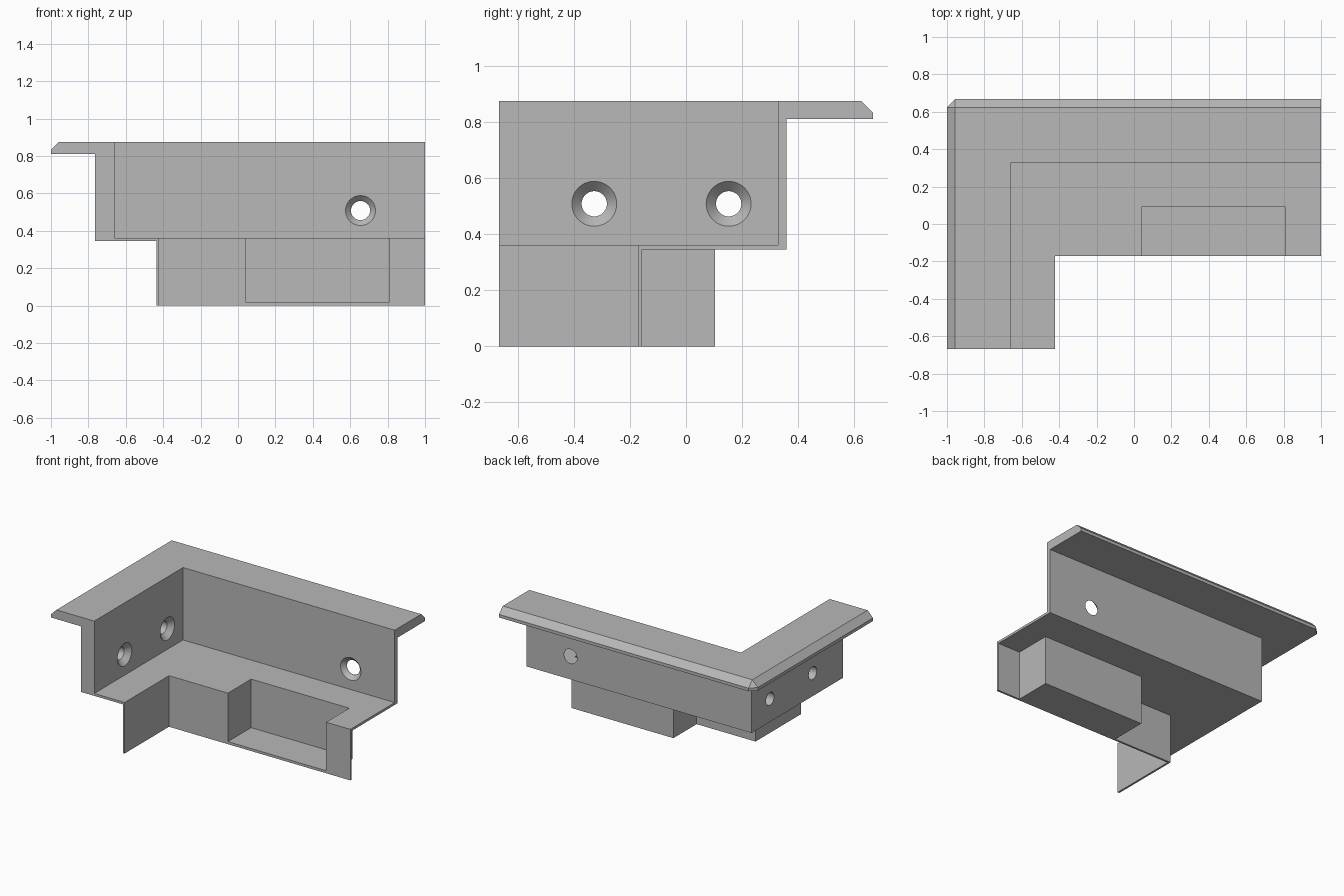
import bpy, bmesh, math
from mathutils import Vector

cube = bpy.data.objects.get("Cube")
if cube:
    bpy.data.objects.remove(cube, do_unlink=True)

GREY = (0.48, 0.48, 0.48, 1.0)
grey = bpy.data.materials.new("plain grey")
grey.use_nodes = True
grey.diffuse_color = GREY
grey.node_tree.nodes["Principled BSDF"].inputs["Base Color"].default_value = GREY

# Shared levels and lines
TOP, RIM, SHELF, UNDER = 0.875, 0.81, 0.362, 0.345
RIGHT, FRONT, BACK = 1.0, -0.667, 0.667
WALL_X, WALL_Y = -0.66, 0.327        # inner wall faces
STEP_X, STEP_Y = -0.422, -0.17       # inner corner of the skirt
POCKET_L, POCKET_R, POCKET_Y = 0.04, 0.81, 0.09
T = 0.014                            # sheet thickness


def finish(name, bm):
    bmesh.ops.recalc_face_normals(bm, faces=bm.faces[:])
    mesh = bpy.data.meshes.new(name)
    bm.to_mesh(mesh)
    bm.free()
    mesh.materials.append(grey)
    obj = bpy.data.objects.new(name, mesh)
    bpy.context.collection.objects.link(obj)
    return obj


def prism(outline, z0, z1):
    bm = bmesh.new()
    base = bm.faces.new([bm.verts.new((x, y, z0)) for x, y in outline])
    top = bmesh.ops.extrude_face_region(bm, geom=[base])["geom"]
    # keep the base so the solid is closed
    if not base.is_valid:
        bm.faces.new([v for v in bm.verts if v not in top])
    bmesh.ops.translate(bm, vec=(0, 0, z1 - z0),
                        verts=[g for g in top if isinstance(g, bmesh.types.BMVert)])
    return bm


def corner_outline(x_out, y_out):
    return [(x_out, FRONT), (WALL_X, FRONT), (WALL_X, WALL_Y),
            (RIGHT, WALL_Y), (RIGHT, y_out), (x_out, y_out)]


def screw_cutter(origin, direction, wide, narrow):
    """Countersunk hole: a 45 degree cone running into a straight shaft."""
    bm = bmesh.new()
    turn = Vector((0, 0, 1)).rotation_difference(Vector(direction))
    sides, rings = 48, []
    for r, d in ((wide + 0.02, -0.02), (narrow, wide - narrow), (narrow, 0.2)):
        ring = []
        for i in range(sides):
            a = math.tau * i / sides
            p = Vector((r * math.cos(a), r * math.sin(a), d))
            ring.append(bm.verts.new(Vector(origin) + turn @ p))
        rings.append(ring)
    for a, b in zip(rings, rings[1:]):
        for i in range(sides):
            j = (i + 1) % sides
            bm.faces.new((a[i], a[j], b[j], b[i]))
    bm.faces.new(rings[0])
    bm.faces.new(rings[-1])
    cutter = finish("screw_cutter", bm)
    cutter.hide_render = True
    return cutter


# Top flange, chamfered along its outer edges and outer corner
bm = prism(corner_outline(-RIGHT, BACK), RIM, TOP)


def on_outside(edge):
    pts = [v.co for v in edge.verts]
    left = all(p.x < -0.99 for p in pts)
    back = all(p.y > BACK - 0.01 for p in pts)
    high = all(p.z > TOP - 0.01 for p in pts)
    return (left and back) or (high and (left or back))


bmesh.ops.bevel(bm, geom=[e for e in bm.edges if on_outside(e)], offset=0.043,
                offset_type='OFFSET', segments=1, profile=0.5, affect='EDGES')
finish("top_flange", bm)

# Upright corner wall with three countersunk screw holes
wall = finish("corner_wall", prism(corner_outline(-0.765, 0.358), UNDER, RIM))
cutters = [screw_cutter((0.655, WALL_Y, 0.508), (0, 1, 0), 0.08, 0.051)]
for y in (-0.327, 0.152):
    cutters.append(screw_cutter((WALL_X, y, 0.508), (-1, 0, 0), 0.08, 0.045))
bpy.ops.object.select_all(action='DESELECT')
wall.select_set(True)
bpy.context.view_layer.objects.active = wall
for cutter in cutters:
    mod = wall.modifiers.new("screw_hole", 'BOOLEAN')
    mod.operation, mod.solver, mod.object = 'DIFFERENCE', 'EXACT', cutter
    bpy.ops.object.modifier_apply(modifier=mod.name)
    bpy.data.objects.remove(cutter, do_unlink=True)
bpy.ops.object.shade_smooth_by_angle(angle=math.radians(30))

# Line along the step and round the pocket, shared by shelf and skirt
step_line = [(STEP_X, FRONT), (STEP_X, STEP_Y), (POCKET_L, STEP_Y),
             (POCKET_L, POCKET_Y), (POCKET_R, POCKET_Y), (POCKET_R, STEP_Y),
             (RIGHT, STEP_Y)]

# Thin shelf at the foot of the wall
finish("shelf", prism([(WALL_X, FRONT)] + step_line +
                      [(RIGHT, WALL_Y), (WALL_X, WALL_Y)], UNDER, SHELF))

# Thin skirt hanging below the shelf and wrapping the pocket
inner = STEP_Y + T
skirt_back = [(RIGHT, inner), (POCKET_R + T, inner), (POCKET_R + T, POCKET_Y + T),
              (POCKET_L - T, POCKET_Y + T), (POCKET_L - T, inner),
              (STEP_X - T, inner), (STEP_X - T, FRONT)]
finish("skirt", prism(step_line + skirt_back, 0, UNDER))

# Pocket floor
finish("pocket_floor", prism([(POCKET_L, STEP_Y), (POCKET_R, STEP_Y),
                              (POCKET_R, POCKET_Y), (POCKET_L, POCKET_Y)], 0, 0.018))
